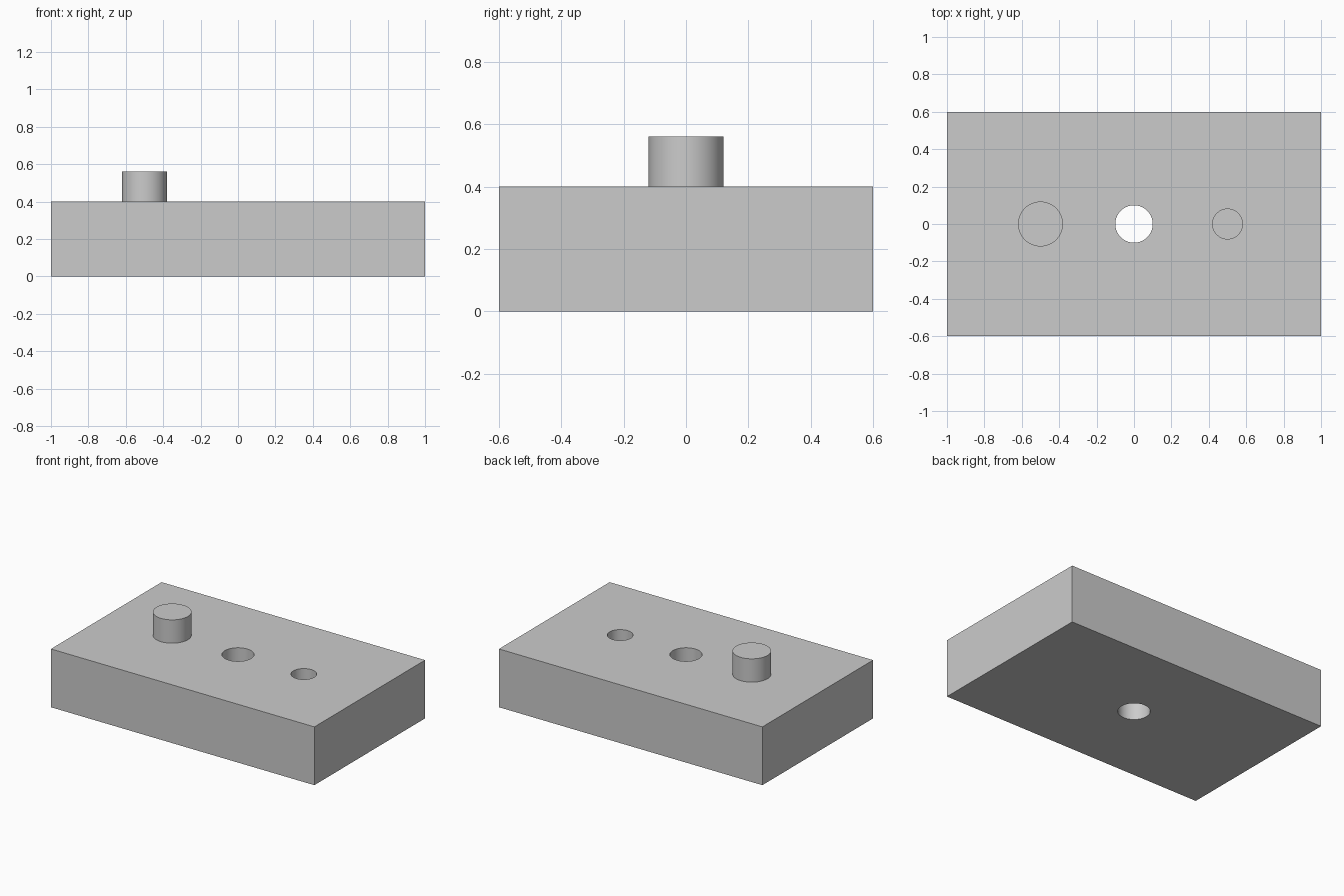
import bpy
import math

default = bpy.data.objects.get("Cube")
if default:
    bpy.data.objects.remove(default, do_unlink=True)

# Single plain grey for the whole part
grey = bpy.data.materials.new("light grey")
grey.use_nodes = True
colour = (0.6, 0.6, 0.6, 1)
grey.diffuse_color = colour
grey.node_tree.nodes["Principled BSDF"].inputs["Base Color"].default_value = colour

TOP = 0.4


def cylinder(name, x, radius, z0, z1):
    bpy.ops.mesh.primitive_cylinder_add(
        vertices=64, radius=radius, depth=z1 - z0, location=(x, 0, (z0 + z1) / 2))
    obj = bpy.context.object
    obj.name = name
    obj.data.materials.append(grey)
    return obj


def combine(target, tool, operation):
    mod = target.modifiers.new(tool.name, 'BOOLEAN')
    mod.operation = operation
    mod.solver = 'EXACT'
    mod.object = tool
    tool.hide_render = True
    bpy.context.view_layer.objects.active = target
    bpy.ops.object.modifier_apply(modifier=mod.name)
    bpy.data.objects.remove(tool, do_unlink=True)


# Rectangular block
bpy.ops.mesh.primitive_cube_add(size=1, location=(0, 0, TOP / 2))
block = bpy.context.object
block.name = "block_with_post"
block.scale = (2, 1.2, TOP)
bpy.ops.object.transform_apply(location=True, rotation=False, scale=True)
block.data.materials.append(grey)

# Round post on the right, through hole in the middle, blind hole on the left
combine(block, cylinder("post", -0.5, 0.12, TOP - 0.1, 0.56), 'UNION')
combine(block, cylinder("through_hole", 0, 0.1, -0.1, TOP + 0.1), 'DIFFERENCE')
combine(block, cylinder("blind_hole", 0.5, 0.08, TOP - 0.2, TOP + 0.1), 'DIFFERENCE')

# Smooth round walls, sharp rims
bpy.ops.object.select_all(action='DESELECT')
block.select_set(True)
bpy.context.view_layer.objects.active = block
bpy.ops.object.shade_smooth_by_angle(angle=math.radians(30))
